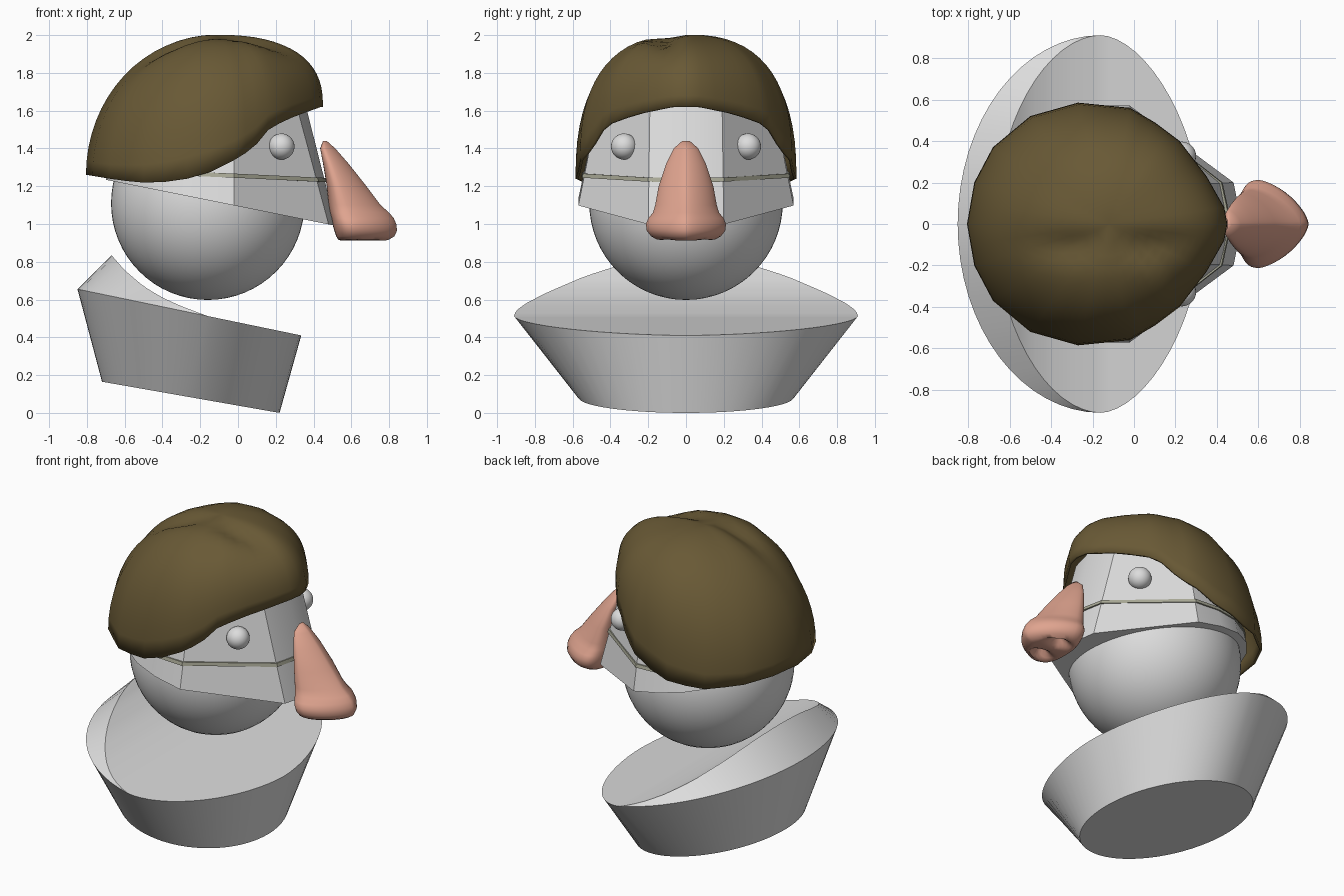
import bpy, bmesh, math
from math import cos, sin, pi, exp

if "Cube" in bpy.data.objects:
    bpy.data.objects.remove(bpy.data.objects["Cube"])


def mat(name, rgb):
    m = bpy.data.materials.new(name)
    m.diffuse_color = (*rgb, 1)
    m.use_nodes = True
    m.node_tree.nodes["Principled BSDF"].inputs["Base Color"].default_value = m.diffuse_color
    return m


GREY = mat("light grey", (0.72, 0.72, 0.72))
BROWN = mat("hair brown", (0.14, 0.10, 0.036))
PINK = mat("nose pink", (0.74, 0.37, 0.275))
KHAKI = mat("strap khaki", (0.40, 0.40, 0.31))


def build(name, verts, faces, material, angle=30):
    bm = bmesh.new()
    vs = [bm.verts.new(v) for v in verts]
    for f in faces:
        bm.faces.new([vs[i] for i in f])
    bmesh.ops.remove_doubles(bm, verts=bm.verts, dist=1e-4)
    bmesh.ops.recalc_face_normals(bm, faces=bm.faces)
    me = bpy.data.meshes.new(name)
    bm.to_mesh(me)
    bm.free()
    ob = bpy.data.objects.new(name, me)
    bpy.context.collection.objects.link(ob)
    me.materials.append(material)
    bpy.ops.object.select_all(action='DESELECT')
    ob.select_set(True)
    bpy.context.view_layer.objects.active = ob
    bpy.ops.object.shade_smooth_by_angle(angle=math.radians(angle))
    return ob


def loft(name, rings, material, cap0=False, cap1=False, closed=False, angle=30):
    n = len(rings[0])
    verts = [p for r in rings for p in r]
    faces = []
    m = len(rings)
    for j in range(m if closed else m - 1):
        a, b = j * n, (j + 1) % m * n
        faces += [(a + i, a + (i + 1) % n, b + (i + 1) % n, b + i) for i in range(n)]
    if cap0:
        faces.append(range(n))
    if cap1:
        faces.append(range((m - 1) * n, m * n))
    return build(name, verts, faces, material, angle)


def lerp(table, x):
    if x <= table[0][0]:
        return table[0][1]
    for (x0, y0), (x1, y1) in zip(table, table[1:]):
        if x <= x1:
            return y0 + (y1 - y0) * (x - x0) / (x1 - x0)
    return table[-1][1]


def sup(a, p):
    """Point on a unit superellipse."""
    c, s = cos(a), sin(a)
    return (math.copysign(abs(c) ** (2 / p), c), math.copysign(abs(s) ** (2 / p), s))


def ball(name, loc, r, seg):
    bpy.ops.mesh.primitive_uv_sphere_add(segments=seg, ring_count=seg // 2, radius=r, location=loc)
    ob = bpy.context.object
    ob.name = name
    ob.data.materials.append(GREY)
    bpy.ops.object.shade_smooth()


# head and eyes
ball("head", (-0.16, 0, 1.11), 0.512, 64)
for side, label in ((-1, "right"), (1, "left")):
    ball(label + "_eye", (0.23, side * 0.328, 1.41), 0.069, 32)

# collar: flared oval wall, folded-in back flap, top sheet ruled straight across
N = 64
Q = N // 4
fold = [(-.67, .835), (-.6, .755), (-.5, .67), (-.4, .61), (-.3, .565), (-.16, .512)]
low, rim, inner = [], [], []
for k in range(N):
    a = 2 * pi * k / N
    x = -.25 + .47 * cos(a)
    low.append((x, .57 * sin(a), max(0, (.22 - x) * .1755)))
    front = k <= Q or k >= N - Q
    cx, cy = sup(a, 1.75 if front else 2)
    x = -.16 + (.495 if front else .69) * cx
    rim.append((x, .91 * cy, .41 + (.335 - x) * .207))
    if front:
        inner.append(rim[-1])
    else:
        cx, cy = sup(a, 1.9)
        x = -.16 + .51 * cx
        inner.append((x, .91 * cy, lerp(fold, x)))
faces = [range(N)]
for k in range(N):
    k2 = (k + 1) % N
    faces.append((k, k2, N + k2, N + k))
    if Q <= k < N - Q:
        faces.append((N + k, N + k2, 2 * N + k2, 2 * N + k))
o = 2 * N
faces += [(o + k, o + k + 1, o + N - k - 1, o + N - k) for k in range(1, N // 2 - 1)]
faces += [(o, o + 1, o + N - 1), (o + N // 2 - 1, o + N // 2, o + N // 2 + 1)]
build("collar", low + rim + inner, faces, GREY, 35)

# face mask: (bottom x, y, top x, y) for one half, mirrored
half = [(.52, 0, .34, 0), (.48, .2, .29, .19), (-.02, .57, -.02, .45), (-.2, .57, -.18, .45),
        (-.36, .53, -.32, .42), (-.5, .44, -.44, .34), (-.61, .31, -.53, .24),
        (-.68, .16, -.58, .12), (-.70, 0, -.6, 0)]
full = half + [(a, -b, c, -d) for a, b, c, d in half[-2:0:-1]]
bottom = [(a, b, .99 + (.52 - a) * .2) for a, b, c, d in full]
top = [(c, d, 1.7) for a, b, c, d in full]
loft("face_mask", [bottom, top], GREY, True, True, angle=25)


# strap running around the mask
def on_mask(i, dz, off):
    (x0, y0, z0), (x1, y1, z1) = bottom[i], top[i]
    z = 1.255 - .042 * x0 + dz
    t = (z - z0) / (z1 - z0)
    x, y = x0 + (x1 - x0) * t, y0 + (y1 - y0) * t
    r = math.hypot(x, y)
    return (x * (1 + off / r), y * (1 + off / r), z)


loft("strap", [[on_mask(i, dz, off) for i in range(len(full))]
               for dz, off in ((-.011, -.01), (-.011, .009), (.011, .009), (.011, -.01))],
     KHAKI, closed=True, angle=25)

# nose: (z, back x, front x, half width) sections, then a dented underside
rows = [(1.44, .45, .47, .02), (1.40, .435, .515, .065), (1.32, .45, .585, .105),
        (1.2, .47, .68, .145), (1.1, .48, .755, .163), (1.06, .485, .80, .175),
        (1.03, .495, .825, .2), (1.0, .5, .838, .212), (.965, .51, .842, .208),
        (.935, .52, .828, .185), (.918, .53, .80, .155)]
M = 48


def section(z, xb, xf, w):
    c = xb + .3 * (xf - xb)
    pts = []
    for k in range(M):
        a = 2 * pi * k / M
        front = cos(a) > 0
        px, py = sup(a, 1.5 if front else 2.6)
        pts.append((c + ((xf - c) if front else (c - xb)) * px, w * py, z))
    return pts


rings = [section(*r) for r in rows]
for s in (.88, .75, .6, .45, .3, .15):
    ring = []
    for x, y, z in rings[len(rows) - 1]:
        x, y = .64 + (x - .64) * s, y * s
        dent = exp(-((x - .65) / .06) ** 2 - ((abs(y) - .085) / .035) ** 2)
        ring.append((x, y, .912 + .07 * dent))
    rings.append(ring)
nose = loft("nose", rings, PINK, True, True, angle=60)

# hair: dome over an outline with a rising rim, grooved into lumps
outline = [(.45, 0), (.435, .08), (.35, .23), (.22, .40), (.1, .49), (-.02, .56), (-.27, .585),
           (-.5, .52), (-.68, .37), (-.77, .2), (-.805, 0)]
outline += [(x, -y) for x, y in outline[-2:0:-1]]
fine = []
for (x0, y0), (x1, y1) in zip(outline, outline[1:] + outline[:1]):
    fine += [(x0, y0), ((x0 + x1) / 2, (y0 + y1) / 2)]
edge = [(-.8, 1.26), (-.62, 1.23), (-.45, 1.215), (-.2, 1.25), (-.05, 1.32), (.08, 1.40),
        (.17, 1.51), (.3, 1.57), (.44, 1.62)]
rings = []
R = 16
for j in range(R):
    f = pi / 2 * j / R
    ring = []
    for x, y in fine:
        back = min(1, max(0, (-x - .2) / .5))
        s, h = sup(f, 2.5 - .5 * back)
        zb = lerp(edge, x)
        px, py = -.12 + (x + .12) * s, y * s
        z = zb + (2.003 - zb) * h
        # groove along the crown and a crease down the front corner
        groove = exp(-((py + .11) / .07) ** 2) * h ** 4 * (.3 + .7 * min(1, abs(px + .12) / .2))
        z -= .055 * groove
        if y < 0:
            py *= 1 - .05 * exp(-((px - .21) / .05) ** 2) * h
        ring.append((px, py, z))
    rings.append(ring)
rings.append([(-.12, 0, 2.0)] * len(fine))
hair = loft("hair", rings, BROWN, angle=50)
sol = hair.modifiers.new("thickness", 'SOLIDIFY')
sol.thickness = .015
sol.offset = -1
